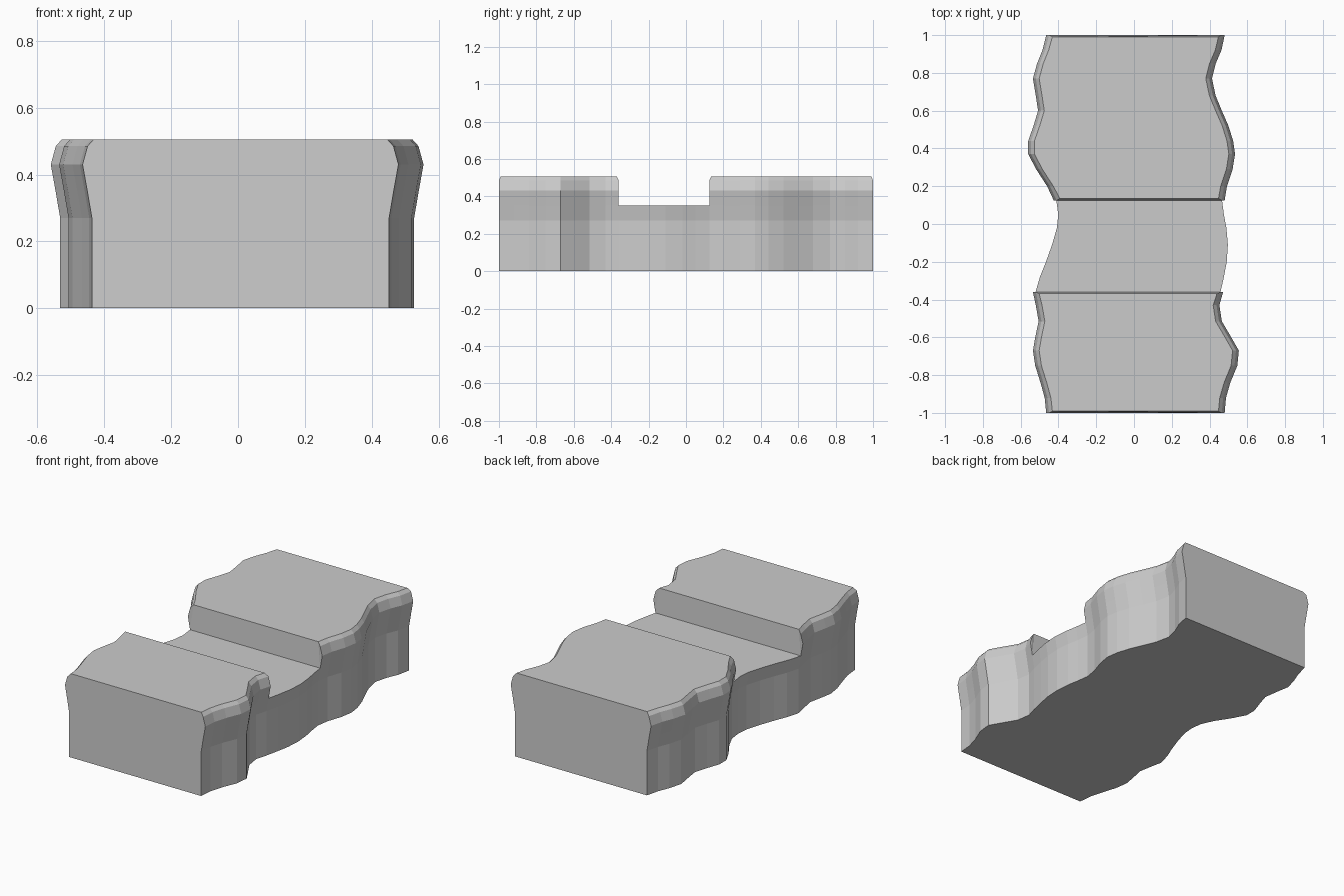
import bpy
import bmesh

if "Cube" in bpy.data.objects:
    bpy.data.objects.remove(bpy.data.objects["Cube"])

# Wavy outline stations: y, left edge x, right edge x (at the widest height)
FRONT = [(-1, -.465, .48), (-.92, -.473, .487), (-.84, -.495, .51), (-.75, -.523, .547),
         (-.67, -.535, .555), (-.60, -.523, .515), (-.515, -.505, .465),
         (-.43, -.52, .452), (-.36, -.535, .472)]
MIDDLE = [(-.36, -.535, .472), (-.28, -.512, .49), (-.20, -.48, .505), (-.11, -.448, .511),
          (-.02, -.422, .503), (.05, -.415, .49), (.125, -.425, .48)]
BACK = [(.125, -.425, .48), (.20, -.46, .492), (.29, -.518, .522), (.37, -.56, .535),
        (.44, -.56, .525), (.52, -.532, .50), (.60, -.508, .465), (.68, -.52, .432),
        (.77, -.535, .413), (.85, -.513, .433), (.92, -.485, .463), (1, -.465, .48)]

# Bank cross-section: inset from the widest edge, height
FULL = [(.028, 0), (.028, .27), (.014, .352), (0, .43), (.015, .485), (.033, .505)]
SUNK = FULL[:3] + [FULL[2]] * 3

bm = bmesh.new()


def ring(station, profile, lean=0):
    """Open-bottom cross-section; lean shifts the top edge along y."""
    y, left, right = station
    pts = [(left + d, y, z) for d, z in profile]
    pts += [(right - d, y, z) for d, z in reversed(profile)]
    return [bm.verts.new((x, py + (lean if z > .5 else 0), z)) for x, py, z in pts]


def bank(stations, profile, lean=0):
    last = len(stations) - 1
    return [ring(s, profile, lean * ((i == 0) - (i == last)))
            for i, s in enumerate(stations)]


# Two raised banks with the sunken channel between them
rings = bank(FRONT, FULL, .009) + bank(MIDDLE, SUNK) + bank(BACK, FULL, .009)
n = len(rings[0])
for a, b in zip(rings, rings[1:]):
    for i in range(n):
        j = (i + 1) % n
        bm.faces.new((a[i], a[j], b[j], b[i]))

# Flat ends
bm.faces.new(rings[0])
bm.faces.new(rings[-1])

bmesh.ops.remove_doubles(bm, verts=bm.verts, dist=.0002)
bmesh.ops.dissolve_degenerate(bm, edges=bm.edges, dist=.0002)
bmesh.ops.recalc_face_normals(bm, faces=bm.faces)

mesh = bpy.data.meshes.new("channel_block")
bm.to_mesh(mesh)
bm.free()
block = bpy.data.objects.new("channel_block", mesh)
bpy.context.collection.objects.link(block)
